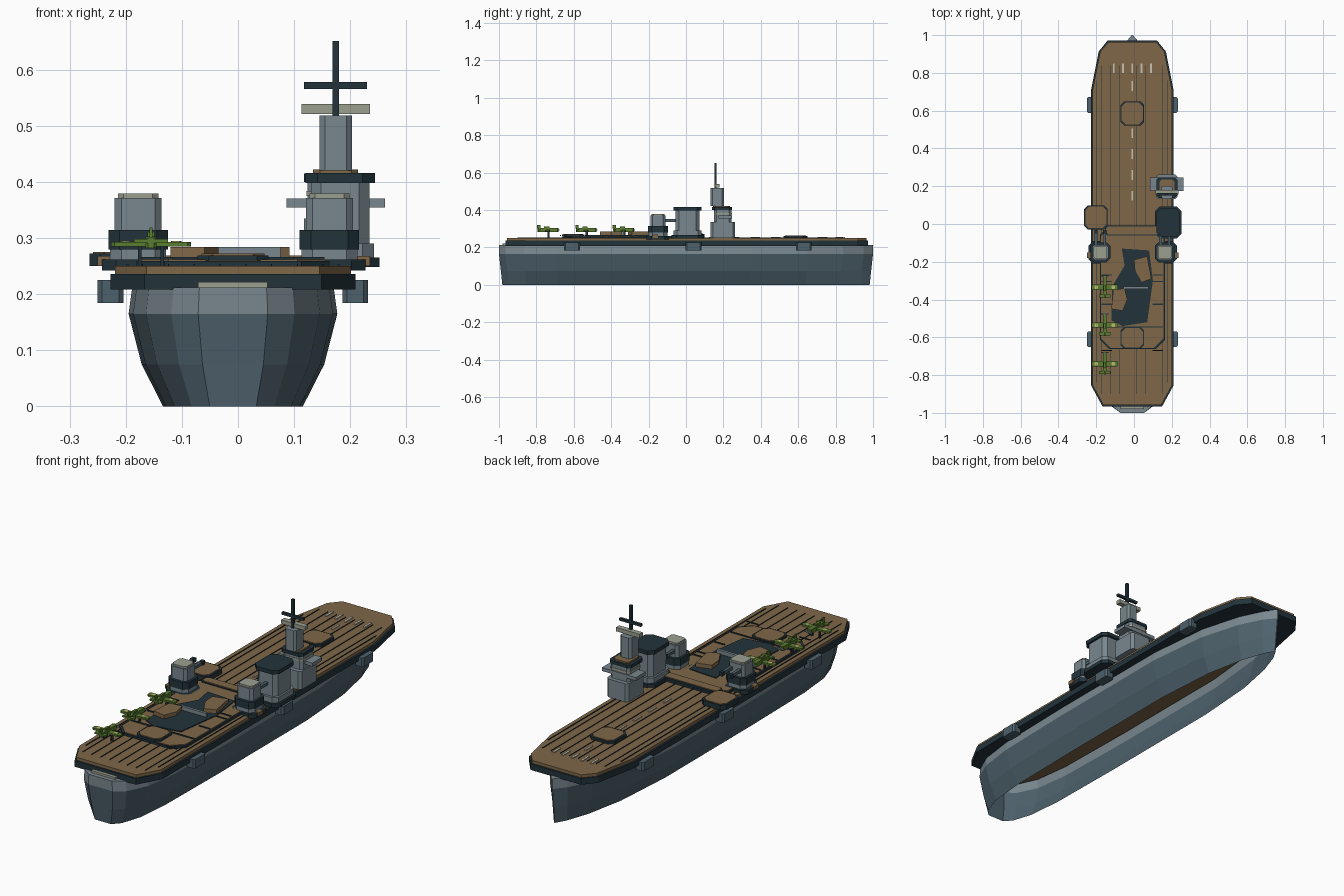
import bpy, bmesh, math

if "Cube" in bpy.data.objects:
    bpy.data.objects.remove(bpy.data.objects["Cube"])

CX = -0.009  # ship centreline


def material(name, r, g, b):
    m = bpy.data.materials.new(name)
    m.use_nodes = True
    m.diffuse_color = (r, g, b, 1)
    m.node_tree.nodes["Principled BSDF"].inputs["Base Color"].default_value = (r, g, b, 1)
    return m


HULL = material("hull_blue_grey", 0.075, 0.12, 0.15)
GREY = material("light_grey", 0.19, 0.245, 0.275)
DARK = material("dark_navy", 0.016, 0.034, 0.044)
DECK = material("deck_brown", 0.21, 0.135, 0.065)
PALE = material("pale_stone", 0.33, 0.35, 0.28)
WHITE = material("marking_cream", 0.58, 0.55, 0.44)
GREEN = material("plane_green", 0.1, 0.2, 0.03)
YELLOW = material("wing_yellow", 0.5, 0.5, 0.16)


def finish(name, bm, mats):
    bmesh.ops.recalc_face_normals(bm, faces=bm.faces)
    me = bpy.data.meshes.new(name)
    bm.to_mesh(me)
    bm.free()
    for m in mats:
        me.materials.append(m)
    ob = bpy.data.objects.new(name, me)
    bpy.context.collection.objects.link(ob)
    return ob


def prism(name, outline, z0, z1, mat, inset=1.0):
    """Extrude a plan outline from z0 to z1."""
    bm = bmesh.new()
    mx = sum(p[0] for p in outline) / len(outline)
    my = sum(p[1] for p in outline) / len(outline)
    low = [bm.verts.new((x, y, z0)) for x, y in outline]
    top = [bm.verts.new((mx + (x - mx) * inset, my + (y - my) * inset, z1)) for x, y in outline]
    n = len(outline)
    bm.faces.new(low)
    bm.faces.new(top)
    for i in range(n):
        j = (i + 1) % n
        bm.faces.new((low[i], low[j], top[j], top[i]))
    return finish(name, bm, [mat])


def octagon(cx, cy, hx, hy, c):
    q = [(hx, hy - c), (hx - c, hy)]
    q += [(-x, y) for x, y in reversed(q)]
    q += [(-x, -y) for x, y in q]
    return [(cx + x, cy + y) for x, y in q]


def block(name, x, y, hx, hy, z0, z1, mat, chamfer=0.0):
    if chamfer:
        return prism(name, octagon(x, y, hx, hy, chamfer), z0, z1, mat)
    return prism(name, [(x - hx, y - hy), (x + hx, y - hy), (x + hx, y + hy), (x - hx, y + hy)], z0, z1, mat)


def tile(name, x, y, hx, hy, z0, z1, c, rim=0.007):
    """Brown octagonal tile on a dark rim."""
    block(name + "_rim", x, y, hx, hy, z0, z1 - 0.003, DARK, c)
    block(name, x, y, hx - rim, hy - rim, z1 - 0.004, z1, DECK, c)


# Hull: open-bottomed shell lofted along its length
stations = [(-1, 0.062), (-0.965, 0.11), (-0.87, 0.155), (-0.7, 0.178), (-0.3, 0.186), (0.35, 0.186),
            (0.65, 0.155), (0.84, 0.1), (0.95, 0.045), (1, 0.003)]
levels = [(0, 0.67, 0.982), (0.075, 0.875, 0.99), (0.165, 1, 1), (0.212, 0.965, 1)]
bm = bmesh.new()
rings = []
for z, w, l in levels:
    side = [(CX + h * w, y * l) for y, h in stations]
    loop = side + [(2 * CX - x, y) for x, y in reversed(side)]
    rings.append([bm.verts.new((x, y, z)) for x, y in loop])
for k in range(3):
    for i in range(len(loop)):
        j = (i + 1) % len(loop)
        f = bm.faces.new((rings[k][i], rings[k][j], rings[k + 1][j], rings[k + 1][i]))
        f.material_index = 1 if k == 2 else 0
bm.faces.new(rings[3]).material_index = 1
finish("hull", bm, [HULL, GREY])
prism("hull_ceiling", [(CX + s * (h * 0.95 - 0.004 * (h > 0.01)), y * 0.985) for s, st in
                       ((1, stations), (-1, stations[::-1])) for y, h in st], 0.2, 0.204, DECK)
block("stern_plate", CX, -0.95, 0.062, 0.03, 0.212, 0.222, PALE)


# Flight deck: dark slab with a brown top
def deck_outline(d):
    half = [(0.158 - d / 2, -0.965 + d), (0.218 - d, -0.855), (0.218 - d, 0.71),
            (0.178 - d, 0.913), (0.13 - d / 2, 0.972 - d)]
    return [(CX + x, y) for x, y in half] + [(CX - x, y) for x, y in reversed(half)]


prism("deck_slab", deck_outline(0), 0.208, 0.236, DARK)
prism("flight_deck", deck_outline(0.008), 0.236, 0.25, DECK)
for i in range(8):
    block("deck_seam", CX + (i - 3.5) * 0.046, -0.03, 0.001, 0.87, 0.25, 0.2535, DARK)
for s in (-1, 1):
    block("deck_gutter", CX + s * 0.188, -0.04, 0.002, 0.8, 0.25, 0.253, DARK)
    for y in (-0.61, 0.04, 0.63):
        block("sponson", CX + s * 0.218, y, 0.023, 0.042, 0.184, 0.225, HULL, 0.008)

# Painted deck markings
for y in (0.73, 0.48, 0.37, 0.26, 0.15):
    block("centre_dash", CX, y, 0.004, 0.026, 0.25, 0.2545, WHITE)
for i in range(5):
    block("bow_mark", CX + (i - 2) * 0.049, 0.825, 0.005, 0.026, 0.25, 0.2545, WHITE)

# Raised aft deck, lifts and damaged area
tile("aft_deck", CX, -0.335, 0.172, 0.328, 0.25, 0.262, 0.05)
tile("aft_deck_lip", CX, -0.035, 0.145, 0.026, 0.255, 0.269, 0.012, 0.005)
tile("forward_lift", CX, 0.585, 0.063, 0.064, 0.25, 0.264, 0.02)
tile("aft_lift", CX, -0.603, 0.063, 0.059, 0.26, 0.272, 0.02)
prism("damaged_area", [(-0.12, -0.51), (-0.06, -0.54), (0.07, -0.52), (0.1, -0.3), (0.08, -0.14),
                       (-0.065, -0.13), (-0.05, -0.22), (-0.115, -0.33)], 0.26, 0.266, DARK)
prism("loose_deck_piece", [(0.0, -0.19), (0.07, -0.17), (0.092, -0.29), (0.04, -0.31), (0.005, -0.25)],
      0.266, 0.284, DECK)
prism("loose_deck_piece", [(-0.12, -0.45), (-0.06, -0.46), (-0.035, -0.4), (-0.05, -0.34), (-0.11, -0.35)],
      0.266, 0.284, DECK)
block("exposed_beam", 0.01, -0.338, 0.066, 0.006, 0.266, 0.284, GREY)
for y in (-0.27, -0.305, -0.425, -0.545, -0.67):
    for s in (-1, 1):
        block("arrestor_wire", CX + s * 0.135, y, 0.028, 0.003, 0.262, 0.266, DARK)
block("arrestor_wire", CX, -0.545, 0.15, 0.003, 0.262, 0.266, DARK)

# Side platform and gun turrets
tile("side_platform", -0.202, 0.035, 0.063, 0.064, 0.25, 0.275, 0.02)
for x in (-0.178, 0.163):
    y = -0.15
    block("turret_deck", x, y, 0.064, 0.06, 0.242, 0.262, DARK, 0.025)
    block("turret_foot", x, y, 0.05, 0.05, 0.262, 0.282, GREY, 0.02)
    block("turret_collar", x, y, 0.053, 0.053, 0.28, 0.314, DARK, 0.02)
    block("turret_house", x, y, 0.042, 0.04, 0.314, 0.371, GREY, 0.012)
    block("turret_roof", x, y, 0.036, 0.034, 0.371, 0.379, PALE, 0.01)
    for s in (-1, 1):
        block("gun_barrel", x + s * 0.023, y + 0.07, 0.007, 0.04, 0.337, 0.351, HULL)
        block("gun_muzzle", x + s * 0.023, y + 0.107, 0.009, 0.01, 0.335, 0.353, DARK)
    side = math.copysign(1, x)
    block("ammo_box", x + side * 0.06, y - 0.015, 0.012, 0.015, 0.25, 0.268, DECK)

# Funnel
fx, fy = 0.182, 0.008
block("funnel_platform", fx, fy, 0.07, 0.085, 0.248, 0.265, DARK, 0.025)
block("funnel_foot", fx, fy, 0.06, 0.075, 0.265, 0.29, GREY, 0.02)
block("funnel", fx, fy, 0.052, 0.064, 0.29, 0.4, GREY, 0.018)
block("funnel_cap", fx, fy, 0.062, 0.075, 0.398, 0.416, DARK, 0.022)

# Command tower
tx = 0.174
block("tower_base", tx, 0.197, 0.056, 0.065, 0.25, 0.335, GREY, 0.012)
block("tower_middle", tx, 0.197, 0.05, 0.046, 0.335, 0.402, GREY, 0.012)
block("tower_window_band", tx, 0.197, 0.052, 0.048, 0.375, 0.384, PALE, 0.012)
block("bridge_wing", tx, 0.21, 0.088, 0.036, 0.354, 0.37, GREY)
block("tower_ring", tx, 0.192, 0.056, 0.054, 0.4, 0.415, DARK, 0.014)
block("tower_platform", tx, 0.19, 0.04, 0.045, 0.415, 0.422, DECK, 0.012)
block("tower_column", tx, 0.167, 0.029, 0.035, 0.42, 0.518, GREY, 0.01)
block("lookout_plate", tx, 0.168, 0.061, 0.012, 0.521, 0.539, PALE)
block("mast", tx, 0.158, 0.006, 0.006, 0.515, 0.651, DARK)
block("mast_crossbar", tx, 0.158, 0.056, 0.006, 0.566, 0.578, DARK)

# Parked aircraft
for y in (-0.335, -0.535, -0.74):
    x = -0.155
    block("plane_body", x, y + 0.002, 0.01, 0.055, 0.282, 0.303, GREEN, 0.005)
    block("plane_canopy", x, y - 0.005, 0.006, 0.014, 0.303, 0.311, GREEN)
    block("plane_wing", x, y, 0.071, 0.014, 0.285, 0.293, GREEN, 0.006)
    block("plane_tailplane", x, y - 0.046, 0.03, 0.008, 0.291, 0.298, GREEN)
    block("plane_fin", x, y - 0.048, 0.003, 0.009, 0.3, 0.319, GREEN)
    block("plane_propeller", x, y + 0.06, 0.02, 0.003, 0.29, 0.296, GREY)
    for s in (-1, 1):
        block("wing_mark", x + s * 0.045, y, 0.009, 0.009, 0.293, 0.2945, YELLOW, 0.003)
        block("plane_wheel_leg", x + s * 0.02, y + 0.005, 0.003, 0.006, 0.25, 0.286, DARK)
